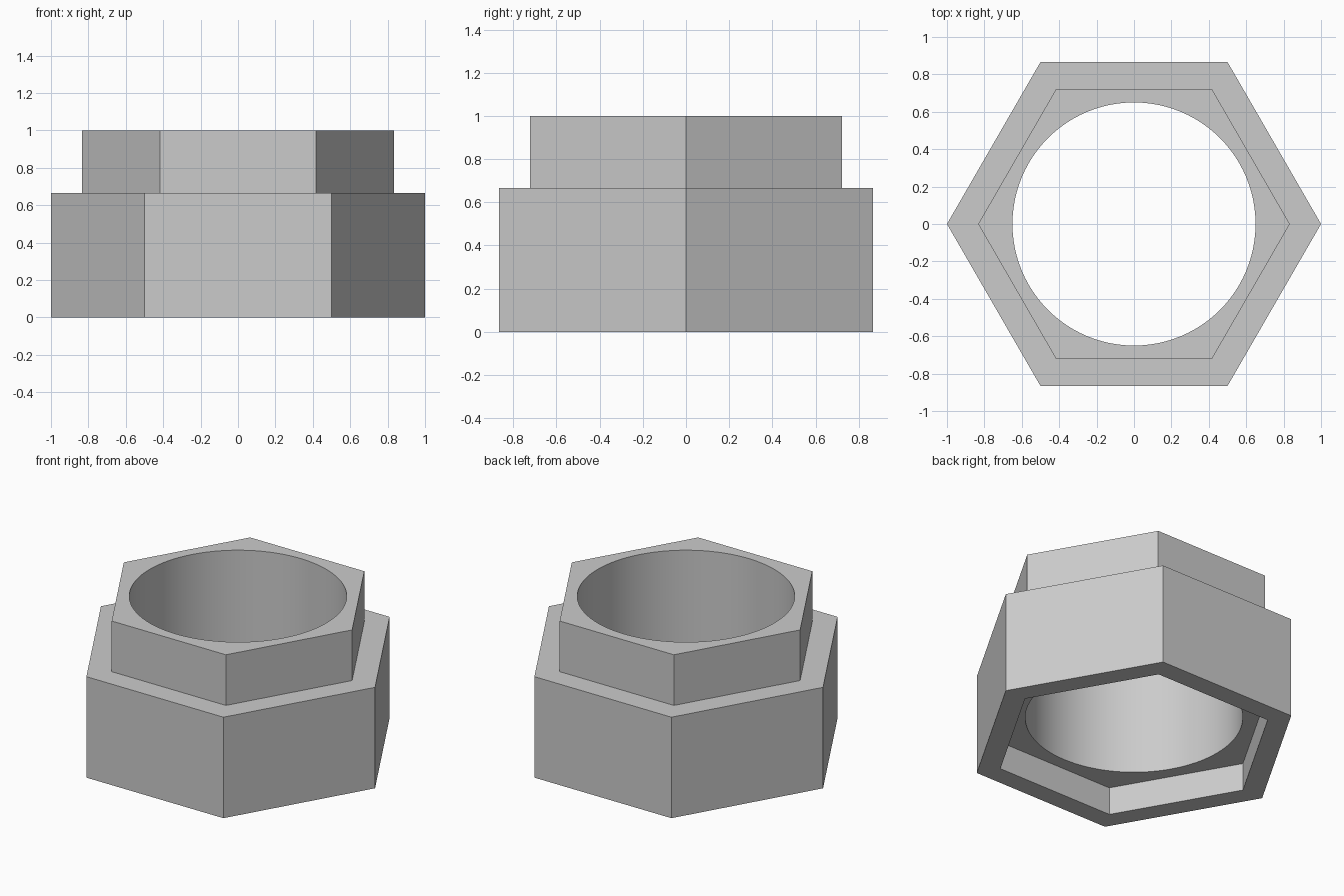
import bpy, bmesh, math

cube = bpy.data.objects.get("Cube")
if cube:
    bpy.data.objects.remove(cube, do_unlink=True)

TOTAL_HEIGHT, STEP_HEIGHT, POCKET_DEPTH = 1.0, 0.666, 0.183
BASE_RADIUS, COLLAR_RADIUS, POCKET_RADIUS, BORE_RADIUS = 1.0, 0.833, 0.85, 0.65
BORE_SIDES = 96

grey = bpy.data.materials.new("light grey")
grey.use_nodes = True
colour = (0.6, 0.6, 0.6, 1)
grey.diffuse_color = colour
grey.node_tree.nodes["Principled BSDF"].inputs["Base Color"].default_value = colour

bm = bmesh.new()


def ring(radius, z, sides=6):
    """Loop of vertices with a corner on +x."""
    return [bm.verts.new((radius * math.cos(math.tau * i / sides),
                          radius * math.sin(math.tau * i / sides), z))
            for i in range(sides)]


def arc(loop, sector, sectors):
    """The vertices of a loop that span one sector, both ends included."""
    step = len(loop) // sectors
    return [loop[(sector * step + k) % len(loop)] for k in range(step + 1)]


def join(first, second):
    """One face per side of the coarser loop."""
    sectors = min(len(first), len(second))
    for s in range(sectors):
        bm.faces.new(arc(first, s, sectors) + arc(second, s, sectors)[::-1])


# Closed profile: up the base and collar, down the round bore and hexagonal pocket
profile = [
    ring(BASE_RADIUS, 0),
    ring(BASE_RADIUS, STEP_HEIGHT),
    ring(COLLAR_RADIUS, STEP_HEIGHT),
    ring(COLLAR_RADIUS, TOTAL_HEIGHT),
    ring(BORE_RADIUS, TOTAL_HEIGHT, BORE_SIDES),
    ring(BORE_RADIUS, POCKET_DEPTH, BORE_SIDES),
    ring(POCKET_RADIUS, POCKET_DEPTH),
    ring(POCKET_RADIUS, 0),
]
for i, loop in enumerate(profile):
    join(loop, profile[(i + 1) % len(profile)])
bmesh.ops.recalc_face_normals(bm, faces=bm.faces)

mesh = bpy.data.meshes.new("hexagonal_nut")
bm.to_mesh(mesh)
bm.free()
mesh.materials.append(grey)
nut = bpy.data.objects.new("hexagonal_nut", mesh)
bpy.context.collection.objects.link(nut)

# Smooth bore, crisp hexagon edges
bpy.ops.object.select_all(action="DESELECT")
nut.select_set(True)
bpy.context.view_layer.objects.active = nut
bpy.ops.object.shade_smooth_by_angle(angle=math.radians(30))
